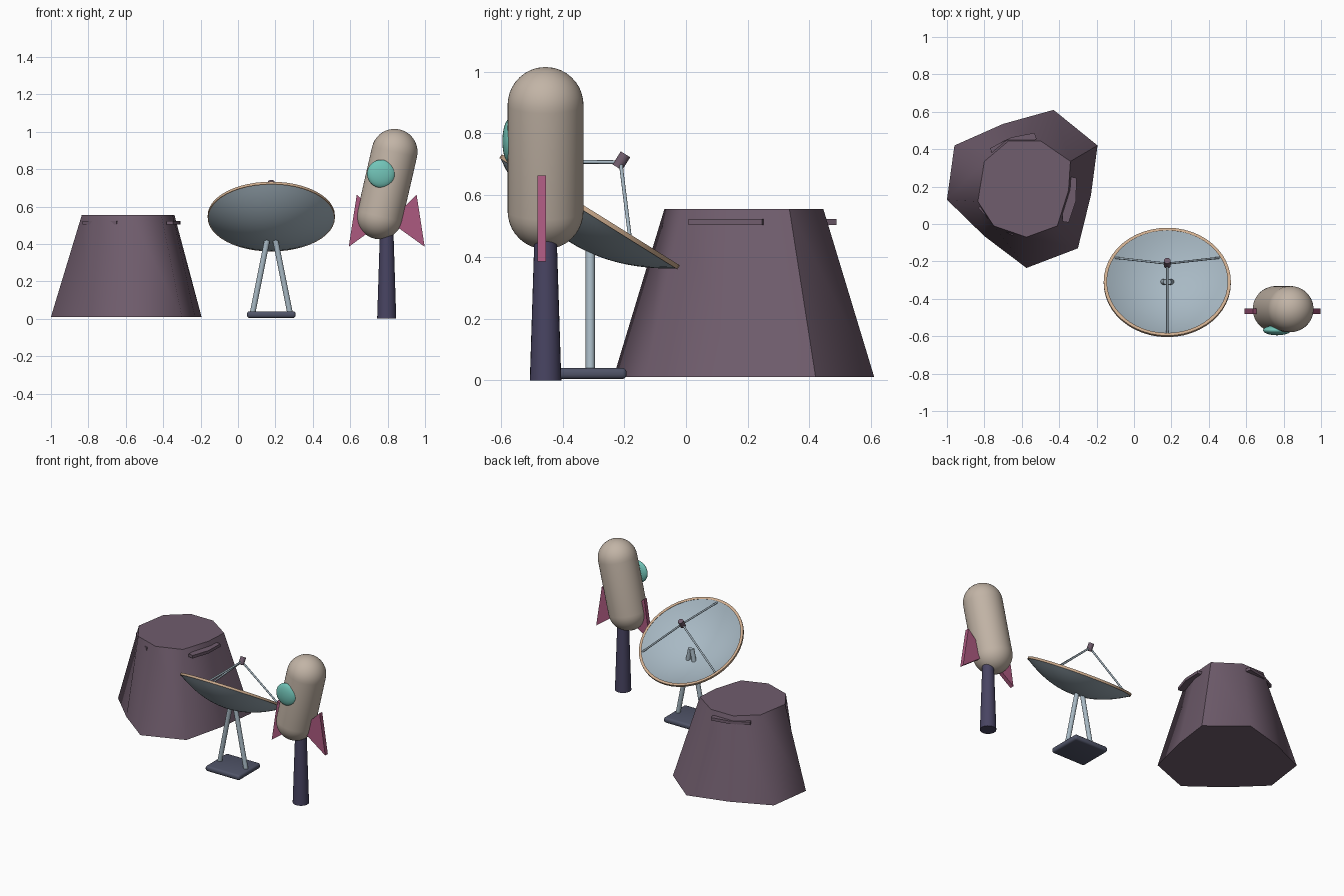
import bpy, bmesh, math
from mathutils import Vector, Matrix

cube = bpy.data.objects.get("Cube")
if cube:
    bpy.data.objects.remove(cube, do_unlink=True)


def material(name, *rgb):
    lin = [(c / 255 / 12.92) if c < 10 else ((c / 255 + 0.055) / 1.055) ** 2.4 for c in rgb]
    m = bpy.data.materials.new(name)
    m.use_nodes = True
    m.diffuse_color = (*lin, 1)
    m.node_tree.nodes["Principled BSDF"].inputs["Base Color"].default_value = (*lin, 1)
    return m


ROCK = material("mauve rock", 112, 93, 109)
METAL = material("pale blue metal", 168, 185, 196)
TAN = material("tan trim", 205, 172, 142)
HULL = material("warm beige hull", 194, 180, 166)
GLASS = material("teal glass", 114, 196, 184)
FIN = material("raspberry fin", 172, 90, 128)
TOWER = material("dark indigo", 72, 68, 98)
SLATE = material("slate base", 80, 84, 104)


def finish(bm, name, mat, matrix=None, angle=40):
    """Turn a bmesh into a named object with one material."""
    if matrix is not None:
        bm.transform(matrix)
    bmesh.ops.recalc_face_normals(bm, faces=bm.faces)
    mesh = bpy.data.meshes.new(name)
    bm.to_mesh(mesh)
    bm.free()
    mesh.materials.append(mat)
    obj = bpy.data.objects.new(name, mesh)
    bpy.context.collection.objects.link(obj)
    bpy.ops.object.select_all(action="DESELECT")
    obj.select_set(True)
    bpy.context.view_layer.objects.active = obj
    bpy.ops.object.shade_smooth_by_angle(angle=math.radians(angle))
    return obj


def rod(name, a, b, r1, r2, mat, sides=20):
    """Tapered cylinder from point a to point b."""
    a, b = Vector(a), Vector(b)
    bm = bmesh.new()
    bmesh.ops.create_cone(bm, cap_ends=True, segments=sides, radius1=r1, radius2=r2, depth=(b - a).length)
    turn = (b - a).to_track_quat("Z", "Y").to_matrix().to_4x4()
    return finish(bm, name, mat, Matrix.Translation((a + b) / 2) @ turn)


def lathe(name, profile, mat, matrix, closed=False):
    """Revolve (radius, height) points around local z."""
    bm = bmesh.new()
    verts = [bm.verts.new((r, 0, z)) for r, z in profile]
    pairs = list(zip(verts, verts[1:])) + ([(verts[-1], verts[0])] if closed else [])
    edges = [bm.edges.new(p) for p in pairs]
    bmesh.ops.spin(bm, geom=verts + edges, cent=(0, 0, 0), axis=(0, 0, 1),
                   angle=math.tau, steps=48, use_duplicate=False)
    bmesh.ops.remove_doubles(bm, verts=bm.verts, dist=0.0001)
    return finish(bm, name, mat, matrix)


def prism(name, bottom, top, mat, angle=40):
    """Solid between two matching point loops."""
    bm = bmesh.new()
    lo = [bm.verts.new(p) for p in bottom]
    hi = [bm.verts.new(p) for p in top]
    bm.faces.new(lo)
    bm.faces.new(hi)
    for i in range(len(lo)):
        j = (i + 1) % len(lo)
        bm.faces.new((lo[i], lo[j], hi[j], hi[i]))
    return finish(bm, name, mat, angle=angle)


# Rock: tapered irregular block with thin ledges below the rim
foot = [(-.43, .61), (-.195, .42), (-.23, .155), (-.3, -.13), (-.575, -.235),
        (-.8, -.065), (-1, .13), (-.96, .42), (-.7, .535)]
crown = [(-.5, .445), (-.34, .335), (-.35, .18), (-.41, -.01), (-.575, -.07),
         (-.75, -.01), (-.835, .12), (-.8, .335), (-.67, .445)]
prism("rock", [(x, y, .01) for x, y in foot], [(x, y, .555) for x, y in crown], ROCK, 56)
for i, (x, y, half, turn) in enumerate([(-.73, .025, .135, -39), (-.345, .13, .14, 80), (-.645, .43, .145, 19)]):
    bm = bmesh.new()
    bmesh.ops.create_cone(bm, cap_ends=True, segments=6, radius1=1, radius2=1, depth=1)
    place = Matrix.Translation((x, y, .513)) @ Matrix.Rotation(math.radians(turn), 4, "Z")
    finish(bm, f"rock_ledge_{i + 1}", ROCK, place @ Matrix.Diagonal((half, .035, .02, 1)), 30)

# Antenna dish: thin paraboloid shell tilted to the back
R, DEPTH, WALL = .335, .11, .012
CX, CY = .178, -.31
dish = Matrix.Translation((CX, CY, .55)) @ Matrix.Rotation(math.radians(-32), 4, "X")
radii = [R * i / 12 for i in range(13)]
inner = [(r, DEPTH * ((r / R) ** 2 - 1)) for r in radii]
outer = [(r, z - WALL) for r, z in reversed(inner)]
lathe("dish_bowl", inner + outer, METAL, dish)
ring = [(R + dx, dz) for dx, dz in ((-.012, .003), (.005, .003), (.005, -WALL), (-.003, -WALL))]
lathe("dish_rim", ring, TAN, dish, closed=True)

# Receiver on three struts
for i, deg in enumerate((30, 150, 270)):
    t = math.radians(deg)
    start = dish @ Vector((.32 * math.cos(t), .32 * math.sin(t), -.012))
    rod(f"receiver_strut_{i + 1}", start, dish @ Vector((0, 0, .185)), .006, .006, METAL, 10)
rod("receiver", dish @ Vector((0, 0, .165)), dish @ Vector((0, 0, .215)), .018, .018, ROCK, 16)

# Dish stand
for side, name in ((-1, "right"), (1, "left")):
    rod(f"stand_leg_{name}", (CX + side * .1, CY, .03), (CX + side * .006, CY, .5), .015, .015, METAL)
bm = bmesh.new()
bmesh.ops.create_cube(bm, size=1)
bm.transform(Matrix.Translation((CX, CY, .022)) @ Matrix.Diagonal((.26, .235, .036, 1)))
bmesh.ops.bevel(bm, geom=bm.edges[:], offset=.014, segments=3, profile=.5, affect="EDGES")
finish(bm, "stand_base", SLATE)

# Rocket: tilted capsule on a tapered post
PX, PY, RAD = .795, -.455, .123
rod("rocket_post", (PX, PY, 0), (PX, PY, .47), .051, .036, TOWER, 24)
low, high = Vector((.758, PY, .548)), Vector((.837, PY, .892))
length = (high - low).length
arc = [math.pi / 2 * i / 10 for i in range(11)]
profile = [(RAD * math.sin(a), -RAD * math.cos(a)) for a in arc]
profile += [(RAD * math.cos(a), length + RAD * math.sin(a)) for a in arc]
lean = (high - low).to_track_quat("Z", "Y").to_matrix().to_4x4()
lathe("rocket_body", profile, HULL, Matrix.Translation(low) @ lean)

# Domed porthole
bm = bmesh.new()
bmesh.ops.create_uvsphere(bm, u_segments=32, v_segments=16, radius=1)
finish(bm, "porthole", GLASS, Matrix.Translation((.765, -.568, .775)) @ Matrix.Diagonal((.075, .027, .075, 1)), 60)

# Triangular side fins
for side, name in ((-1, "right"), (1, "left")):
    outline = [(.015, .52), (.16, .663), (.203, .385)]
    loops = [[(PX + side * x, y, z) for x, z in outline] for y in (-.481, -.453)]
    prism(f"fin_{name}", *loops, FIN)
